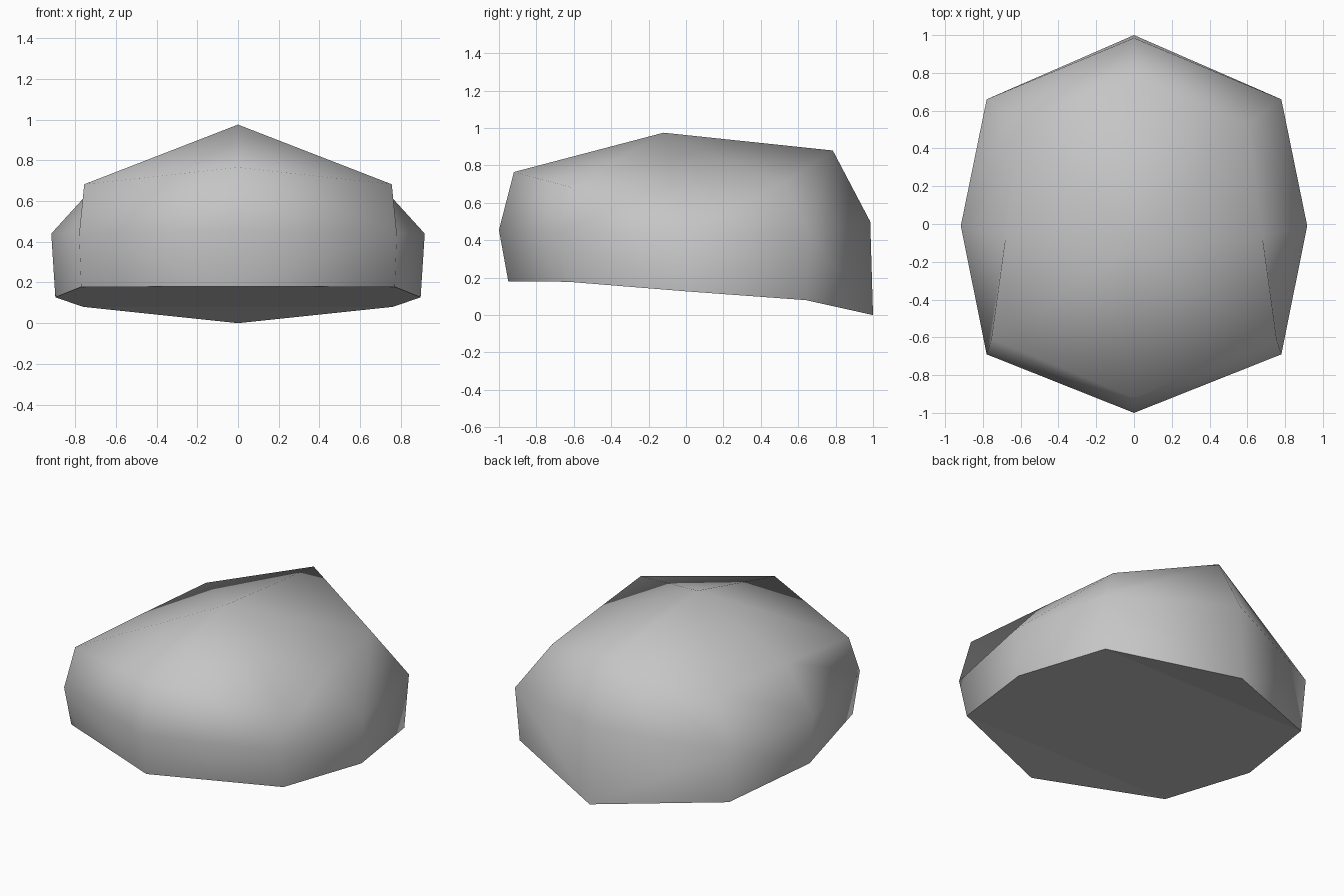
import bpy
import bmesh

cube = bpy.data.objects.get("Cube")
if cube:
    bpy.data.objects.remove(cube, do_unlink=True)

# One colour for the whole stone
stone = bpy.data.materials.new("stone_grey")
stone.use_nodes = True
colour = (0.56, 0.56, 0.56, 1.0)
stone.diffuse_color = colour
stone.node_tree.nodes["Principled BSDF"].inputs["Base Color"].default_value = colour

# Half outlines from front to back: underside, girth, shoulder
HALF_RINGS = [
    [(0, -.95, .18), (.77, -.63, .178), (.897, 0, .127), (.76, .64, .08), (0, 1, 0)],
    [(0, -1, .455), (.78, -.69, .44), (.917, -.01, .44), (.78, .66, .428), (0, .985, .5)],
    [(0, -.92, .765), (.755, -.61, .682), (.68, -.07, .70), (.602, .528, .71), (0, .785, .88)],
]
CROWN = (0, -.12, .975)

# Fold of each panel: True runs from its lower front to its upper back corner
FOLDS = [
    [True, False, True, False],
    [False, True, True, True],
]

bm = bmesh.new()
rings = [[bm.verts.new(p) for p in half] for half in HALF_RINGS]
crown = bm.verts.new(CROWN)

# Folded side panels
for low, high, folds in zip(rings, rings[1:], FOLDS):
    for i, rising in enumerate(folds):
        a, b, c, d = low[i], low[i + 1], high[i + 1], high[i]
        for tri in ([(a, b, c), (a, c, d)] if rising else [(a, b, d), (b, c, d)]):
            bm.faces.new(tri)

# Fan that closes the top
shoulder = rings[-1]
for a, b in zip(shoulder, shoulder[1:]):
    bm.faces.new((a, b, crown))
for face in bm.faces:
    face.smooth = True

# Flat underside in strips across the stone, with a crisp rim
rim = rings[0]
middle = [bm.verts.new((0, v.co.y, v.co.z)) for v in rim[1:-1]]
spine = [rim[0]] + middle + [rim[-1]]
for i in range(len(rim) - 1):
    corners = dict.fromkeys((rim[i + 1], rim[i], spine[i], spine[i + 1]))
    bm.faces.new(list(corners)).smooth = False
    bm.edges.get((rim[i], rim[i + 1])).smooth = False

mesh = bpy.data.meshes.new("boulder")
bm.to_mesh(mesh)
bm.free()
mesh.materials.append(stone)
boulder = bpy.data.objects.new("boulder", mesh)
bpy.context.collection.objects.link(boulder)

# Matching other half
mirror = boulder.modifiers.new("Mirror", 'MIRROR')
mirror.use_clip = True
